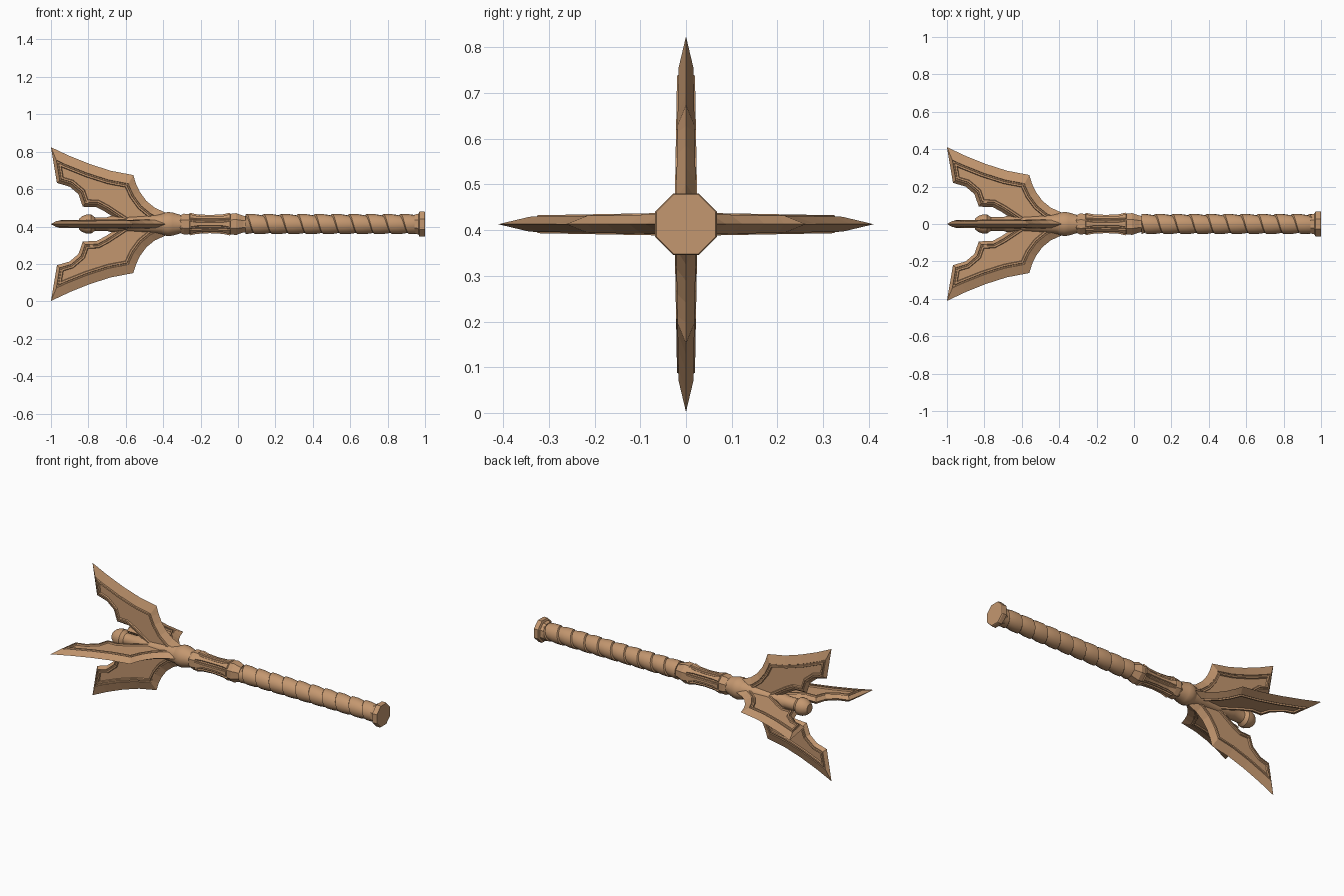
import bpy, bmesh, math
from mathutils import Vector, Matrix

if "Cube" in bpy.data.objects:
    bpy.data.objects.remove(bpy.data.objects["Cube"])

CZ = 0.413  # height of the weapon's long axis
mat = bpy.data.materials.new("bronze")
mat.diffuse_color = (0.55, 0.31, 0.16, 1)
mat.use_nodes = True
mat.node_tree.nodes["Principled BSDF"].inputs["Base Color"].default_value = mat.diffuse_color


def finish(name, bm, smooth=None):
    bmesh.ops.recalc_face_normals(bm, faces=bm.faces)
    me = bpy.data.meshes.new(name)
    bm.to_mesh(me)
    bm.free()
    ob = bpy.data.objects.new(name, me)
    bpy.context.collection.objects.link(ob)
    ob.location.z = CZ
    me.materials.append(mat)
    if smooth:
        bpy.ops.object.select_all(action='DESELECT')
        ob.select_set(True)
        bpy.context.view_layer.objects.active = ob
        bpy.ops.object.shade_smooth_by_angle(angle=math.radians(smooth))
    return ob


def lathe(profile, sides):
    """Revolve (x, radius) points round the x axis, flats facing y and z."""
    bm = bmesh.new()
    rings = []
    for x, r in profile:
        rings.append([bm.verts.new((x, r * math.sin(a), r * math.cos(a)))
                      for a in [(i + 0.5) * 2 * math.pi / sides for i in range(sides)]])
    for a, b in zip(rings, rings[1:]):
        for i in range(sides):
            j = (i + 1) % sides
            bm.faces.new((a[i], a[j], b[j], b[i]))
    bm.faces.new(rings[0])
    bm.faces.new(rings[-1])
    return bm


# end cap, head core with finial, and collar
finish("pommel_cap", lathe([(0.945, 0.055), (0.965, 0.06), (0.97, 0.073),
                            (0.995, 0.073), (1.0, 0.07)], 8))
finish("head_core", lathe([(-0.85, 0.028), (-0.835, 0.042), (-0.81, 0.052), (-0.785, 0.052),
                           (-0.765, 0.037), (-0.70, 0.037), (-0.68, 0.044), (-0.60, 0.04),
                           (-0.50, 0.046), (-0.40, 0.055)], 16), 35)
finish("collar", lathe([(-0.43, 0.042), (-0.40, 0.059), (-0.375, 0.066), (-0.35, 0.063),
                        (-0.29, 0.045), (-0.27, 0.045)], 16), 35)

# fluted neck: eight sides, each with a sunken long panel
bm = lathe([(-0.32, 0.045), (-0.29, 0.06), (-0.265, 0.059), (-0.22, 0.049), (-0.15, 0.045),
            (-0.08, 0.049), (-0.035, 0.06), (-0.01, 0.063), (0.03, 0.048), (0.06, 0.046)], 8)
bm.normal_update()
for s in range(8):
    ang = (s + 1) * math.pi / 4
    strip = [f for f in bm.faces
             if -0.27 < f.calc_center_median().x < -0.03 and len(f.verts) == 4
             and f.calc_center_median().yz.normalized().dot(
                 Vector((math.sin(ang), math.cos(ang)))) > 0.95]
    bmesh.ops.inset_region(bm, faces=strip, thickness=0.007, depth=0)
    bmesh.ops.inset_region(bm, faces=strip, thickness=0.003, depth=-0.007)
finish("neck", bm)

# grip: helical wrap with an overlapping saw-tooth section
bm = bmesh.new()
N, PITCH, X0, X1 = 16, 0.0915, 0.04, 0.96
section = [(0.0, 0.046), (0.06, 0.054), (0.5, 0.054), (0.92, 0.048), (1.0, 0.046)]
rows = []
for k in range(-N, int((X1 - X0) / PITCH * N) + N):
    t = 2 * math.pi * k / N
    rows.append([bm.verts.new((min(max(X0 + PITCH * (k / N + s), X0), X1),
                               -r * math.sin(t), r * math.cos(t))) for s, r in section])
for a, b in zip(rows, rows[1:]):
    for j in range(len(section) - 1):
        bm.faces.new((a[j], a[j + 1], b[j + 1], b[j]))
bmesh.ops.remove_doubles(bm, verts=bm.verts, dist=0.0003)
finish("grip_wrap", bm, 35)

# flange outline as (x, distance from axis, inset of the following edge)
BACK, EDGE, NOTCH = 0.038, 0.05, 0.017
outline = [(-0.36, 0.02, BACK), (-0.38, 0.058, BACK), (-0.446, 0.088, BACK), (-0.49, 0.124, BACK),
           (-0.525, 0.172, BACK), (-0.545, 0.215, BACK), (-0.56, 0.262, EDGE), (-0.68, 0.285, EDGE),
           (-0.79, 0.32, EDGE), (-0.90, 0.364, EDGE), (-1.0, 0.411, NOTCH), (-0.968, 0.22, NOTCH),
           (-0.90, 0.2, NOTCH), (-0.853, 0.16, NOTCH), (-0.83, 0.093, NOTCH), (-0.755, 0.09, NOTCH),
           (-0.71, 0.066, NOTCH), (-0.64, 0.02, 0)]


def inset(extra, on):
    """Offset every outline edge inward and intersect neighbours."""
    pts, n = [Vector(p[:2]) for p in outline], len(outline)
    lines = []
    for i in range(n):
        d = (pts[(i + 1) % n] - pts[i]).normalized()
        w = outline[i][2]
        off = (w + extra) * on if w else 0
        lines.append((pts[i] + Vector((-d.y, d.x)) * off, d))
    out = []
    for i in range(n):
        (p, d), (q, e) = lines[i - 1], lines[i]
        c = d.x * e.y - d.y * e.x
        out.append(p + d * (((q - p).x * e.y - (q - p).y * e.x) / c))
    return out


def flange(name, turn):
    bm = bmesh.new()
    n = len(outline)
    edge = [bm.verts.new((p.x, 0, p.y)) for p in inset(0, 0)]
    for side in (-1, 1):
        prev = edge
        # bevel, groove, raised rim, sunken panel
        for extra, drop in ((0, 0.003), (0.002, 0.007), (0.008, 0.007), (0.010, 0),
                            (0.019, 0), (0.022, 0.008)):
            ring = [bm.verts.new((p.x, side * (0.0255 - 0.018 * p.y - drop), p.y))
                    for p in inset(extra, 1)]
            for i in range(n):
                j = (i + 1) % n
                bm.faces.new((prev[i], prev[j], ring[j], ring[i]))
            prev = ring
        bmesh.ops.triangulate(bm, faces=[bm.faces.new(prev)])
    bm.transform(Matrix.Rotation(turn, 4, 'X'))
    finish(name, bm)


# four flanges round the head
for i, name in enumerate(("top", "back", "bottom", "front")):
    flange(name + "_flange", -i * math.pi / 2)
